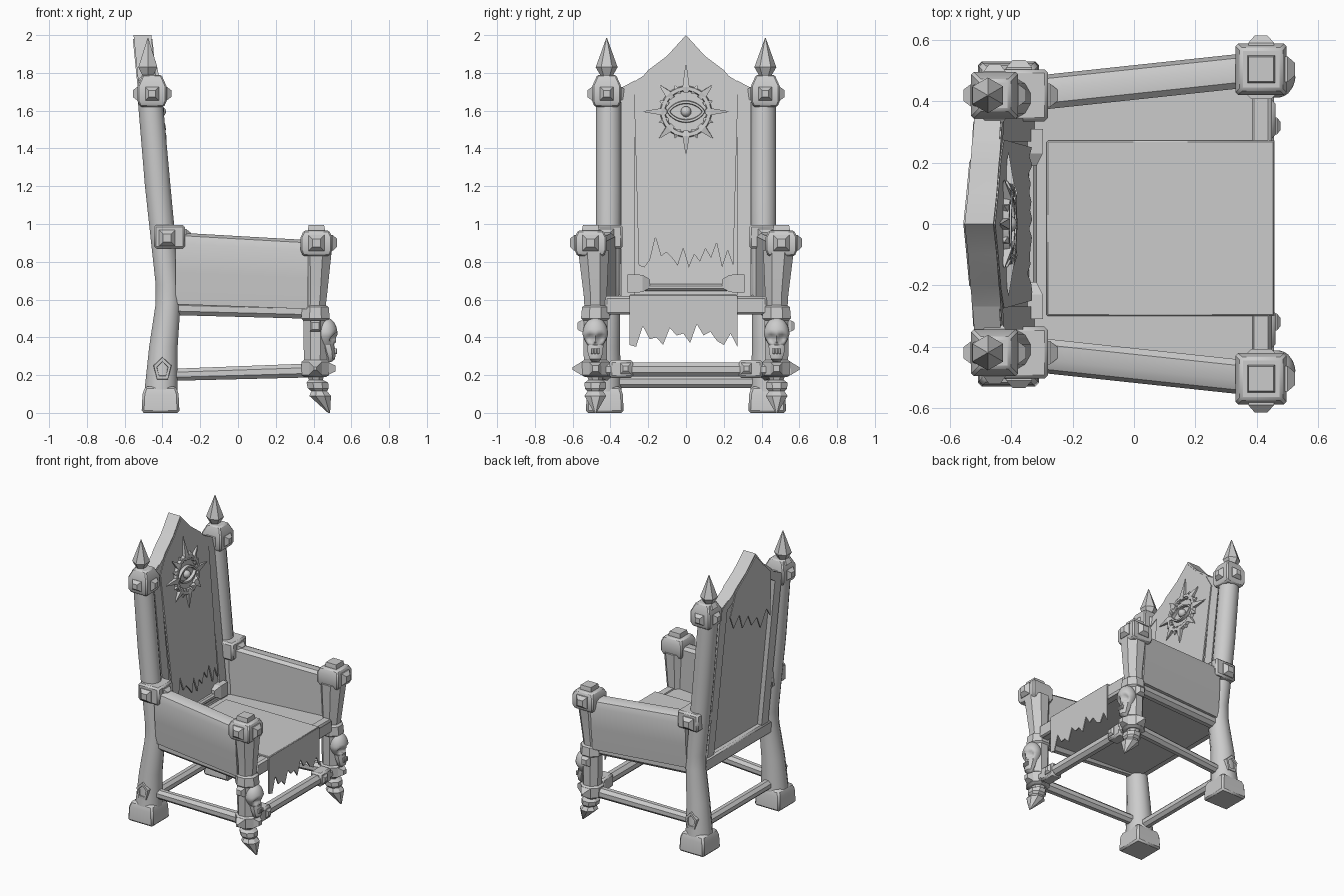
import bpy, bmesh, math
from mathutils import Vector, Matrix

cube = bpy.data.objects.get("Cube")
if cube:
    bpy.data.objects.remove(cube, do_unlink=True)

grey = bpy.data.materials.new("stone_grey")
grey.use_nodes = True
tone = (0.6, 0.6, 0.6, 1)
grey.diffuse_color = tone
grey.node_tree.nodes["Principled BSDF"].inputs["Base Color"].default_value = tone


def finish(name, bm, mirror=False, bevel=0, angle=40):
    """Turn a bmesh into a shaded object, optionally mirrored across y."""
    bmesh.ops.recalc_face_normals(bm, faces=bm.faces)
    me = bpy.data.meshes.new(name)
    bm.to_mesh(me)
    bm.free()
    me.materials.append(grey)
    ob = bpy.data.objects.new(name, me)
    bpy.context.collection.objects.link(ob)
    if bevel:
        mod = ob.modifiers.new("bevel", 'BEVEL')
        mod.width, mod.segments = bevel, 1
    if mirror:
        mod = ob.modifiers.new("mirror", 'MIRROR')
        mod.use_axis = (False, True, False)
        mod.use_mirror_merge = False
    bpy.ops.object.select_all(action='DESELECT')
    ob.select_set(True)
    bpy.context.view_layer.objects.active = ob
    bpy.ops.object.shade_smooth_by_angle(angle=math.radians(angle))
    return ob


def loft(name, rings, **kw):
    """Skin a list of equal-length point rings and cap both ends."""
    bm = bmesh.new()
    vs = [[bm.verts.new(p) for p in ring] for ring in rings]
    n = len(vs[0])
    for a, b in zip(vs, vs[1:]):
        for i in range(n):
            j = (i + 1) % n
            bm.faces.new((a[i], a[j], b[j], b[i]))
    bm.faces.new(vs[0])
    bm.faces.new(vs[-1])
    return finish(name, bm, **kw)


def tube(name, sections, n=12, flat=1.0, **kw):
    """Round or square bar through (point, radius) sections."""
    pts = [Vector(p) for p, r in sections]
    d = (pts[-1] - pts[0]).normalized()
    a = Vector((1, 0, 0)) if abs(d.z) > 0.8 else d.cross(Vector((0, 0, 1))).normalized()
    b = d.cross(a).normalized()
    if abs(d.z) > 0.8:
        b = Vector((0, 1, 0))
    rings = []
    for p, (_, r) in zip(pts, sections):
        angs = [2 * math.pi * (i + 0.5) / n for i in range(n)]
        rings.append([p + a * r * flat * math.cos(t) + b * r * math.sin(t) for t in angs])
    return loft(name, rings, **kw)


def block(name, lo, hi, bevel=0.012, mirror=True):
    bm = bmesh.new()
    lo, hi = Vector(lo), Vector(hi)
    bmesh.ops.create_cube(bm, size=1, matrix=Matrix.Translation((lo + hi) / 2) @ Matrix.Diagonal((*(hi - lo), 1)))
    return finish(name, bm, mirror, bevel, 30)


def stud(name, pos, axis, half=0.042, height=0.03, tip=0.5):
    p, d = Vector(pos), Vector(axis)
    r = half * math.sqrt(2)
    tube(name, [(p - d * 0.02, r), (p + d * 0.006, r), (p + d * height, r * tip)], 4, mirror=True, angle=20)


def lean(z):
    return -0.365 - (z - 0.6) * 0.1


def plate(name, outline, near, far, **kw):
    """Slab from a (y, z) outline following the lean of the chair back."""
    loft(name, [[(lean(z) + o, y, z) for y, z in outline] for o in (near, far)], angle=25, **kw)


def ragged(y0, y1, heights):
    n = len(heights) - 1
    return [(y0 + (y1 - y0) * i / n, z) for i, z in enumerate(heights)]


# back posts with feet, collars and finials
tube("back_post", [((x, y, z), r) for x, y, z, r in (
    (-0.408, 0.43, 0.1, 0.092), (-0.395, 0.425, 0.35, 0.078), (-0.37, 0.415, 0.58, 0.068),
    (-0.372, 0.41, 0.68, 0.066), (-0.425, 0.41, 1.2, 0.07), (-0.465, 0.41, 1.66, 0.068))], mirror=True)
tube("back_foot", [((-0.41, 0.43, z), r) for z, r in ((0, 0.142), (0.1, 0.135), (0.14, 0.115))],
     4, mirror=True, bevel=0.012, angle=25)
tube("back_collar", [((-0.455, 0.42, z), r) for z, r in ((1.62, 0.09), (1.65, 0.108), (1.73, 0.108), (1.79, 0.07))],
     4, mirror=True, bevel=0.008, angle=25)
for axis in ((1, 0, 0), (-1, 0, 0), (0, 1, 0), (0, -1, 0)):
    stud("back_collar_stud", Vector((-0.455, 0.42, 1.69)) + Vector(axis) * 0.072, axis, 0.036)
tube("finial", [((-0.477, 0.42, z), r) for z, r in (
    (1.76, 0.06), (1.79, 0.035), (1.83, 0.058), (1.985, 0.002))], 6, mirror=True, angle=25)
block("arm_collar", (-0.445, 0.335, 0.87), (-0.28, 0.505, 0.995))
stud("arm_collar_stud_front", (-0.28, 0.42, 0.935), (1, 0, 0), 0.038)
stud("arm_collar_stud_side", (-0.375, 0.505, 0.925), (0, 1, 0))

# faceted ring badges on the back legs
bm = bmesh.new()
ring = []
for i in range(5):
    t = math.radians(90 + 72 * i)
    ring.append([bm.verts.new((-0.4 + r * 0.75 * math.cos(t), y, 0.23 + r * math.sin(t)))
                 for r, y in ((0.068, 0.49), (0.064, 0.518), (0.042, 0.518), (0.038, 0.49))])
for a, b in zip(ring, ring[1:] + ring[:1]):
    for k in range(4):
        m = (k + 1) % 4
        bm.faces.new((a[k], a[m], b[m], b[k]))
finish("leg_badge", bm, True, 0, 20)

# armrests: slabs with a rounded top edge
def arm_ring(x, yc, top, bottom):
    shape = ((-0.055, 0), (0.035, 0), (0.05, 0.45), (0.058, 0.85), (0.045, 0.96), (0.015, 1), (-0.035, 1), (-0.055, 0.95))
    return [(x, yc + y, bottom + (top - bottom) * k) for y, k in shape]

loft("armrest", [arm_ring(-0.33, 0.425, 0.955, 0.575), arm_ring(0.37, 0.5, 0.915, 0.55)], mirror=True)
tube("side_seat_rail", [((-0.36, 0.41, 0.555), 0.04), ((0.4, 0.475, 0.535), 0.04)], 8, mirror=True)

# front posts
tube("front_post_upper", [((0.405, 0.48, 0.55), 0.062), ((0.41, 0.48, 0.62), 0.066), ((0.415, 0.49, 0.86), 0.088)], 8, mirror=True)
tube("front_collar", [((0.415, 0.505, z), r) for z, r in ((0.83, 0.1), (0.86, 0.118), (0.93, 0.118), (0.965, 0.095))],
     4, mirror=True, bevel=0.008, angle=25)
stud("front_collar_stud", (0.495, 0.505, 0.9), (1, 0, 0))
stud("front_collar_side_stud", (0.415, 0.585, 0.9), (0, 1, 0))
stud("front_collar_top_stud", (0.415, 0.505, 0.965), (0, 0, 1), 0.045, 0.03, 0.9)
tube("front_column", [((0.41, 0.48, z), r) for z, r in (
    (0.19, 0.06), (0.2, 0.078), (0.27, 0.08), (0.28, 0.066), (0.49, 0.07), (0.5, 0.082), (0.56, 0.076), (0.57, 0.06))],
     8, mirror=True, angle=25)
stud("column_low_stud", (0.475, 0.48, 0.235), (1, 0, 0), 0.032, 0.04)
stud("column_low_side_stud", (0.41, 0.55, 0.235), (0, 1, 0), 0.034, 0.05, 0.2)
stud("column_high_side_stud", (0.41, 0.55, 0.46), (0, 1, 0), 0.03, 0.025, 0.6)
tube("front_foot", [((x, 0.48, z), r) for x, z, r in (
    (0.41, 0.2, 0.05), (0.412, 0.175, 0.04), (0.42, 0.16, 0.062), (0.425, 0.13, 0.06),
    (0.43, 0.115, 0.045), (0.435, 0.09, 0.062), (0.482, 0, 0.006))], 8, mirror=True, angle=25)

# skulls on the front columns: cranium with pushed-in sockets, cheeks and jaw
bm = bmesh.new()
bmesh.ops.create_uvsphere(bm, u_segments=28, v_segments=20, radius=1)
for v in bm.verts:
    x, y, z = v.co
    narrow = 1 if z > 0 else 1 + 0.4 * z
    v.co = Vector((0.465 + x * 0.062, 0.48 + y * 0.068 * narrow, 0.415 + z * 0.09))
    if x > 0:
        for oy, oz, size, deep in ((-0.027, 0.395, 0.02, 0.03), (0.027, 0.395, 0.02, 0.03), (0, 0.358, 0.011, 0.02)):
            gap = math.hypot(v.co.y - 0.48 - oy, v.co.z - oz)
            v.co.x -= deep * max(0, min(1, 1.5 - gap / size))
finish("skull_cranium", bm, True, 0, 60)
tube("skull_jaw", [((x, 0.48, z), r) for x, z, r in ((0.475, 0.36, 0.046), (0.485, 0.32, 0.044), (0.49, 0.285, 0.032), (0.48, 0.27, 0.02))],
     8, 0.8, mirror=True)
for i in range(3):
    block("skull_tooth", (0.5, 0.482 + 0.016 * (i - 1) - 0.007, 0.312), (0.524, 0.482 + 0.016 * (i - 1) + 0.005, 0.342), 0.002)

# stretchers between the legs
tube("side_stretcher", [((-0.4, 0.425, 0.2), 0.034), ((0.4, 0.475, 0.225), 0.04)], 8, mirror=True)
tube("front_stretcher", [((0.42, -0.46, 0.23), 0.04), ((0.42, 0.46, 0.23), 0.04)], 8)
tube("back_stretcher", [((-0.4, -0.42, 0.165), 0.036), ((-0.4, 0.42, 0.165), 0.036)], 8)
block("stretcher_sleeve", (0.375, 0.28, 0.185), (0.462, 0.405, 0.28))
stud("stretcher_stud", (0.46, 0.32, 0.235), (1, 0, 0), 0.028, 0.018)

# seat board, front rail and runner with a torn hanging end
loft("seat_board", [[(-0.37, -0.385, z), (0.4, -0.45, z), (0.4, 0.45, z), (-0.37, 0.385, z)] for z in (0.525, 0.612)], angle=20)
block("front_seat_rail", (0.38, -0.43, 0.52), (0.45, 0.43, 0.618), 0.012, False)
block("back_seat_rail", (-0.42, -0.4, 0.53), (-0.33, 0.4, 0.625), 0.012, False)
block("seat_runner", (-0.285, -0.3, 0.605), (0.457, 0.272, 0.626), 0.004, False)
drop = [(-0.3, 0.62)] + ragged(-0.3, 0.272, [
    .36, .35, .46, .39, .4, .36, .45, .41, .42, .37, .47, .41, .43, .38, .36, .42, .35]) + [(0.272, 0.62)]
loft("runner_drop", [[(x, y, z) for y, z in drop] for x in (0.45, 0.458)], angle=25)

# leaning backrest: panel, stiles, pointed crest and lower rail
plate("back_panel", [(-0.3, 0.58), (0.3, 0.58), (0.3, 1.7), (0, 1.93), (-0.3, 1.7)], -0.012, 0.03)
plate("back_stile", [(0.27, 0.58), (0.345, 0.58), (0.345, 1.72), (0.27, 1.76)], -0.045, 0.042, mirror=True)
half = [(0.335, 1.715), (0.225, 1.785), (0.2, 1.815), (0.1, 1.89)]
flip = [(-y, z) for y, z in half]
inner = [(0, 1.91), (0.09, 1.82), (0.19, 1.74), (0.335, 1.65)]
plate("crest", half[:] + [(0, 2.0)] + flip[::-1] + [(-0.335, 1.65), (-0.19, 1.74), (-0.09, 1.82)] + inner, -0.048, 0.046)
hem = ragged(-0.25, 0.25, [.78, .77, .81, .93, .83, .85, .82, .78, .87, .77, .84, .8, .87, .82, .9, .77, .86, .78])
plate("back_cloth", hem + [(0.275, 1.69), (0.21, 1.79), (0.1, 1.88), (0, 1.98), (-0.1, 1.88), (-0.21, 1.79), (-0.275, 1.69)], 0.04, 0.05)
rear = ragged(-0.24, 0.24, [1.45, 1.52, 1.4, 1.5, 1.46, 1.55, 1.48, 1.6, 1.52, 1.62])
plate("rear_cloth", rear + [(0.2, 1.79), (0.1, 1.88), (0, 1.98), (-0.1, 1.88), (-0.2, 1.79)], -0.054, -0.046)
tube("lower_back_rail", [((-0.335, -0.25, 0.665), 0.02), ((-0.335, 0.25, 0.665), 0.02)], 8)
tube("lower_rail_end", [((-0.335, y, 0.685), r) for y, r in ((0.19, 0.03), (0.23, 0.065), (0.31, 0.068))],
     4, 0.8, mirror=True, angle=25)

# sunburst emblem with an eye
def sun(y, z, o):
    z += 1.595
    return (lean(z) + o, y, z)

for i in range(16):
    t = math.tau * i / 16
    reach = 0.155 if i % 2 else (0.205 if i % 4 else 0.235)
    if i == 4:
        reach = 0.265
    wide = 0.02 if i % 2 else 0.026
    c, s = math.cos(t), math.sin(t)
    tube("sun_ray", [(sun(c * r, s * r, 0.055), w) for r, w in ((0.1, wide * 0.7), (0.13, wide), (reach, 0.001))], 4, angle=15)


def hoop(name, ry, rz, thick, power=1):
    bm = bmesh.new()
    loops = []
    for i in range(32):
        t = math.tau * i / 32
        c, s = math.cos(t), math.sin(t)
        s = math.copysign(abs(s) ** power, s)
        loops.append([bm.verts.new(sun(c * (ry + k * thick), s * (rz + k * thick), o))
                      for k, o in ((-1, 0.045), (-0.6, 0.07), (0.6, 0.07), (1, 0.045))])
    for a, b in zip(loops, loops[1:] + loops[:1]):
        for k in range(4):
            m = (k + 1) % 4
            bm.faces.new((a[k], a[m], b[m], b[k]))
    finish(name, bm)


hoop("sun_ring", 0.122, 0.122, 0.016)
hoop("eye_lid", 0.092, 0.05, 0.01, 1.5)
bm = bmesh.new()
bmesh.ops.create_uvsphere(bm, u_segments=16, v_segments=10, radius=0.028, matrix=Matrix.Translation(sun(0, 0, 0.055)))
finish("eye_pupil", bm)
